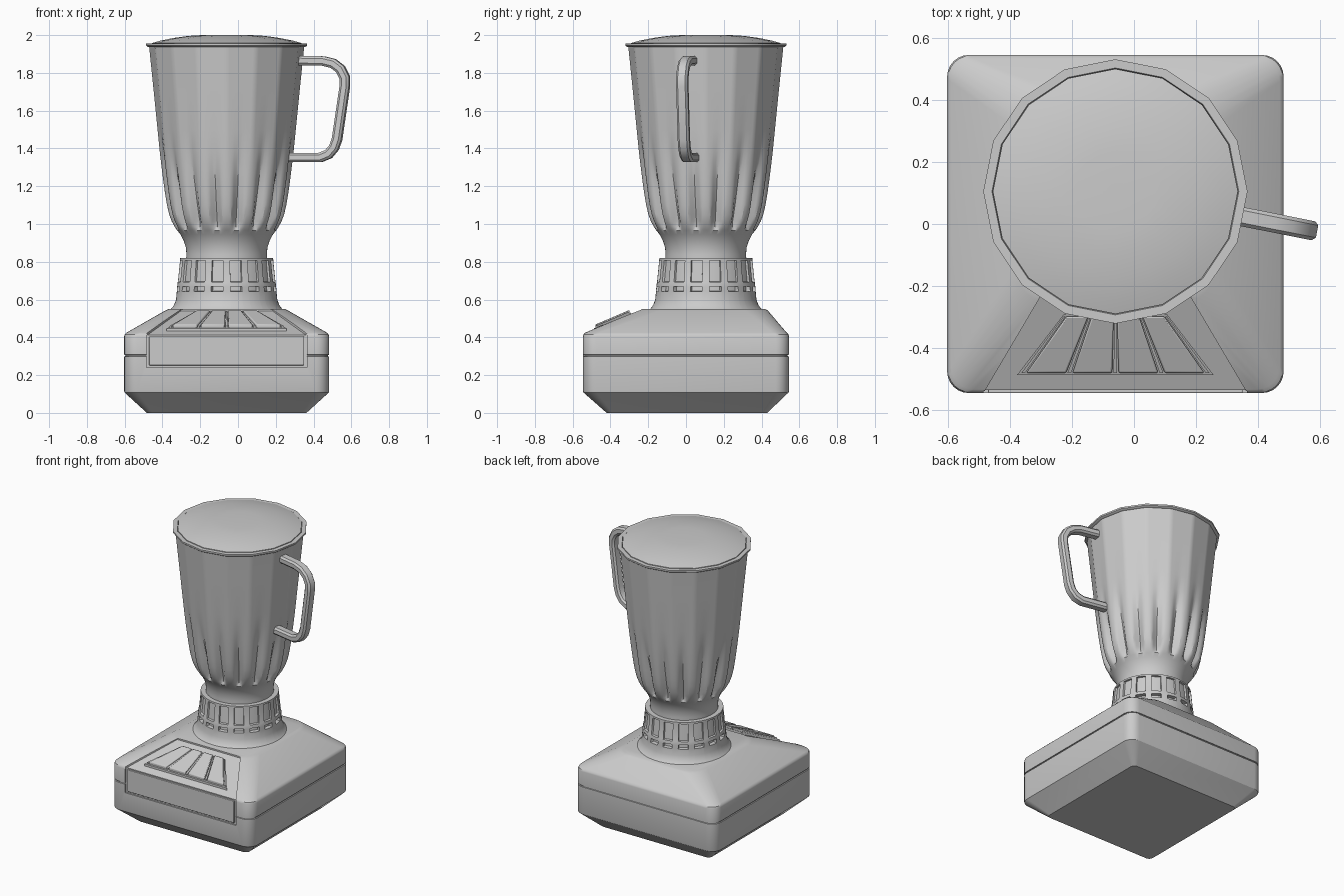
import bpy, bmesh, math
from mathutils import Vector

if "Cube" in bpy.data.objects:
    bpy.data.objects.remove(bpy.data.objects["Cube"])

CX, CY, N = -0.06, 0.105, 16          # jar axis and number of flutes
SEC = 2 * math.pi / N


def finish(name, bm, angle=30, bevel=0):
    bmesh.ops.recalc_face_normals(bm, faces=bm.faces[:])
    me = bpy.data.meshes.new(name)
    bm.to_mesh(me)
    bm.free()
    ob = bpy.data.objects.new(name, me)
    bpy.context.collection.objects.link(ob)
    if bevel:
        m = ob.modifiers.new("bevel", 'BEVEL')
        m.width, m.segments = bevel, 2
    smooth(ob, angle)
    return ob


def smooth(ob, angle=30):
    bpy.ops.object.select_all(action='DESELECT')
    ob.select_set(True)
    bpy.context.view_layer.objects.active = ob
    bpy.ops.object.shade_smooth_by_angle(angle=math.radians(angle))


def loft(name, rings, angle=30, bevel=0):
    """Skin a list of closed point rings and cap both ends."""
    bm = bmesh.new()
    vs = [[bm.verts.new(p) for p in ring] for ring in rings]
    for a, b in zip(vs, vs[1:]):
        for i in range(len(a)):
            j = (i + 1) % len(a)
            bm.faces.new((a[i], a[j], b[j], b[i]))
    bm.faces.new(vs[0])
    bm.faces.new(vs[-1])
    return finish(name, bm, angle, bevel)


def polar(name, rows, angles, radius, angle=30):
    rings = []
    for row in rows:
        ring = []
        for t in angles:
            r = radius(t, *row)
            ring.append((CX + r * math.cos(t), CY + r * math.sin(t), row[1]))
        rings.append(ring)
    return loft(name, rings, angle)


def rounded_rect(cx, cy, hx, hy, r, z, n=6):
    pts = []
    for k, (sx, sy) in enumerate(((1, 1), (-1, 1), (-1, -1), (1, -1))):
        for i in range(n + 1):
            a = math.pi / 2 * (k + i / n)
            pts.append((cx + sx * (hx - r) + r * math.cos(a),
                        cy + sy * (hy - r) + r * math.sin(a), z))
    return pts


def slope(y):
    return 0.42 + (y + 0.545) * 0.13 / 0.305


def slab(name, poly, h0, h1, bevel=0):
    """Prism that follows the sloping front panel."""
    return loft(name, [[(x, y, slope(y) + h) for x, y in poly] for h in (h0, h1)], 30, bevel)


# motor base with seam groove: half x, half y, corner radius, z, centre y
base = loft("motor_base", [rounded_rect(CX, cy, hx, hy, r, z) for hx, hy, r, z, cy in (
    (.4225, .425, .03, 0, .005),
    (.541, .543, .07, .108, 0), (.5425, .545, .07, .115, 0),
    (.5425, .545, .07, .299, 0), (.536, .5385, .065, .300, 0),
    (.536, .5385, .065, .307, 0), (.5425, .545, .07, .308, 0),
    (.5425, .545, .07, .405, 0), (.539, .542, .07, .416, 0), (.53, .533, .075, .425, 0),
    (.325, .345, .12, .542, .088), (.308, .33, .12, .55, .09))])

# recessed control panel wrapping over the front edge
half = lambda y: .425 - (y + .545) * .18 / .305
cut_top = slab("cutter_slope", [(CX - half(-.6), -.6), (CX + half(-.6), -.6),
                                (CX + half(-.235), -.235), (CX - half(-.235), -.235)], -.012, .1)
cut_front = loft("cutter_front", [[(CX - .425, y, .24), (CX + .425, y, .24),
                                   (CX + .425, y, .42), (CX - .425, y, .42)] for y in (-.6, -.535)])
for c in (cut_top, cut_front):
    c.hide_render = True
    m = base.modifiers.new("cut", 'BOOLEAN')
    m.object, m.operation, m.solver = c, 'DIFFERENCE', 'EXACT'
    bpy.context.view_layer.objects.active = base
    bpy.ops.object.modifier_apply(modifier=m.name)
    bpy.data.objects.remove(c)
smooth(base)

# inner panel face, leaving a narrow groove around it
loft("front_panel", [[(CX - .41, y, .252), (CX + .41, y, .252),
                      (CX + .41, y, .405), (CX - .41, y, .405)] for y in (-.545, -.53)], bevel=.003)

# push buttons fanning over the slope
fan = lambda u, y: (CX + u * (.297 - (y + .48) * .132 / .18), y)
strip = lambda u0, u1, y0, y1: [fan(u0, y0), fan(u1, y0), fan(u1, y1), fan(u0, y1)]
slab("button_plate", strip(-1.05, 1.05, -.487, -.29), -.02, .003)
for i in range(4):
    u = -1 + i * .5
    slab(f"button_{i + 1}", strip(u + .035, u + .465, -.48, -.298), -.01, .02, .005)
for i in range(5):
    u = -1 + i * .5
    slab(f"button_divider_{i + 1}", strip(u - .02, u + .02, -.48, -.298), -.01, .012)

# collar with recessed windows and slots: radius, z, recess depth
steps = (-.5, -.31, -.30, -.1, .1, .30, .31)
angles = [(k + .5 + s) * SEC for k in range(N) for s in steps]


def collar_radius(t, r, z, d):
    off = (t / SEC) % 1 - .5
    return r - d if abs(off) < .305 else r


polar("collar", (
    (.30, .545, 0), (.292, .553, 0), (.278, .572, 0), (.268, .60, 0), (.264, .642, 0),
    (.264, .644, .025), (.262, .668, .025), (.262, .670, 0), (.259, .692, 0),
    (.258, .695, .012), (.247, .806, .012), (.247, .808, 0), (.246, .82, 0), (.205, .82, 0)),
    angles, collar_radius)


# fluted jar: radius, z, flute depth
def jar_radius(t, r, z, d):
    w = min(max((z - 1.0) / .4, 0), 1)
    p = math.cos(SEC / 2) / math.cos(t % SEC - SEC / 2)
    return r * (1 - w + w * p) - d * abs(math.sin(t * N / 2)) ** 5


polar("jar", (
    (.216, .79, 0), (.213, .84, 0), (.216, .875, 0), (.227, .91, 0), (.245, .945, 0),
    (.262, .966, 0), (.275, .985, .022), (.291, 1.015, .035), (.304, 1.05, .038),
    (.316, 1.10, .036), (.326, 1.16, .032), (.337, 1.24, .024), (.347, 1.32, .014),
    (.356, 1.40, .006), (.366, 1.5, 0), (.388, 1.72, 0), (.411, 1.945, 0)),
    [i * SEC / 10 for i in range(N * 10)], jar_radius)

# rim and domed lid keep the 16-sided outline
sides = [i * SEC for i in range(N)]
polar("rim", ((.405, 1.935), (.418, 1.938), (.426, 1.944), (.426, 1.955), (.398, 1.955), (.395, 1.947)),
      sides, lambda t, r, z: r)
polar("lid", ((.395, 1.945), (.395, 1.958), (.35, 1.971), (.28, 1.985), (.2, 1.996), (.13, 2.0), (.02, 2.0)),
      sides, lambda t, r, z: r)

# handle: chamfered bar swept along a radial path (distance from axis, z)
path = [Vector(p) for p in (
    (.375, 1.865), (.52, 1.863), (.575, 1.85), (.615, 1.82), (.638, 1.775), (.638, 1.73),
    (.596, 1.45), (.58, 1.405), (.55, 1.37), (.505, 1.352), (.325, 1.352))]
section = ((.025, .02), (.025, -.02), (.013, -.031), (-.013, -.031),
           (-.025, -.02), (-.025, .02), (-.013, .031), (.013, .031))
ca, sa = math.cos(SEC / 2), -math.sin(SEC / 2)
rings = []
for i, p in enumerate(path):
    d0 = (p - path[i - 1]).normalized() if i else (path[1] - p).normalized()
    d1 = (path[i + 1] - p).normalized() if i < len(path) - 1 else d0
    d = (d0 + d1).normalized()
    nrm = Vector((-d.y, d.x)) / max(d.dot(d0), .5)
    ring = []
    for n, b in section:
        q = p + nrm * n
        ring.append((CX + q.x * ca - b * sa, CY + q.x * sa + b * ca, q.y))
    rings.append(ring)
loft("handle", rings)
